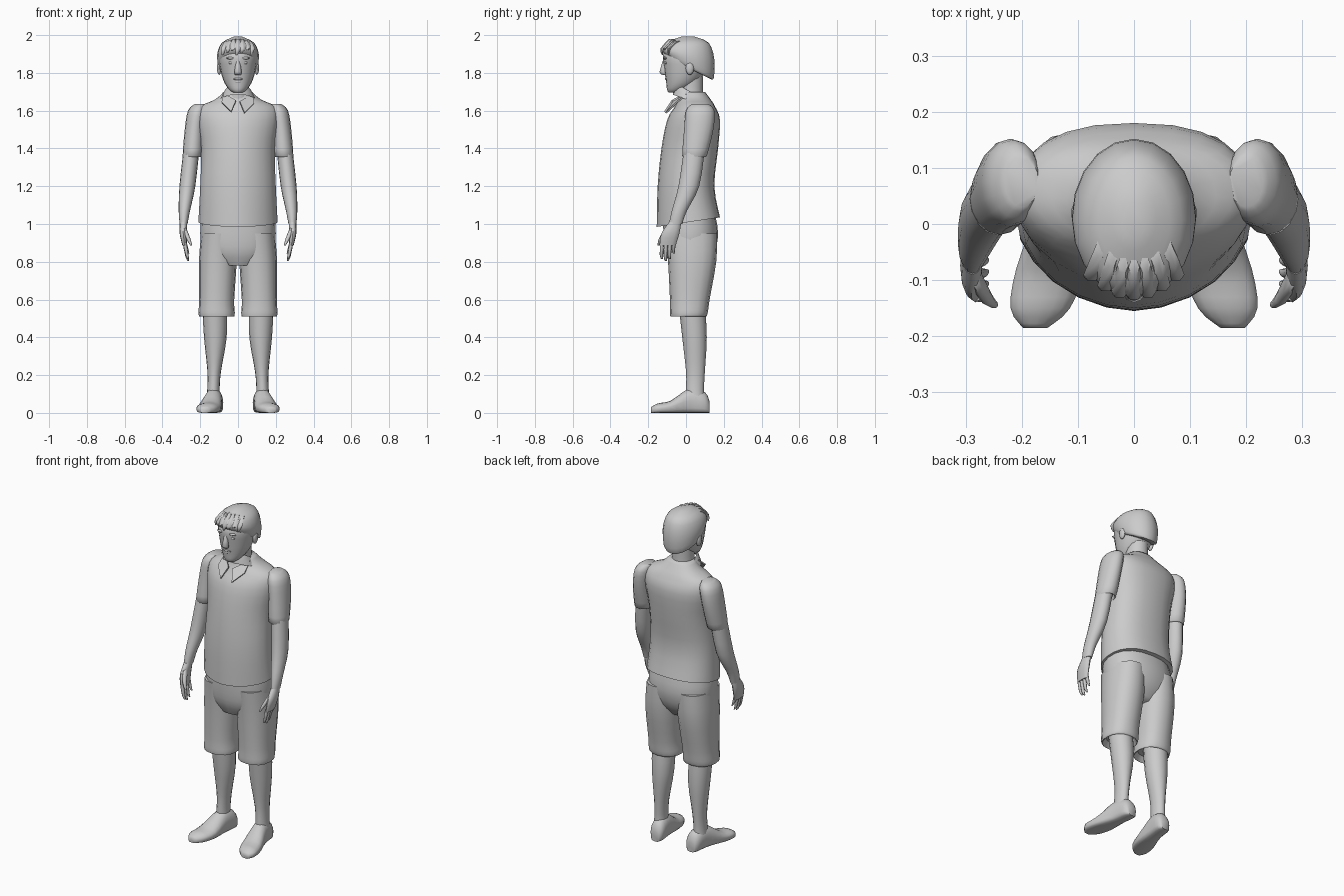
import bpy, bmesh, math
from mathutils import Vector

if "Cube" in bpy.data.objects:
    bpy.data.objects.remove(bpy.data.objects["Cube"])

clay = bpy.data.materials.new("plain grey")
clay.use_nodes = True
clay.diffuse_color = (.6, .6, .6, 1)
clay.node_tree.nodes["Principled BSDF"].inputs["Base Color"].default_value = clay.diffuse_color
SIDES = {"left": 1, "right": -1}


def finish(name, bm):
    """Turn a bmesh into a smooth shaded, coloured object."""
    bmesh.ops.recalc_face_normals(bm, faces=bm.faces)
    mesh = bpy.data.meshes.new(name)
    bm.to_mesh(mesh)
    bm.free()
    mesh.materials.append(clay)
    part = bpy.data.objects.new(name, mesh)
    bpy.context.collection.objects.link(part)
    bpy.ops.object.select_all(action="DESELECT")
    part.select_set(True)
    bpy.context.view_layer.objects.active = part
    bpy.ops.object.shade_smooth_by_angle(angle=math.radians(55))


def ring(at, width, front, back, x=0, slope=0):
    """Cross-section at a height: half width, front and back edge, centre, tilt."""
    return Vector((at, width, front, back, x, slope))


def slice_on_ground(at, width, top, x):
    """Upright cross-section at a depth, resting on the ground."""
    return ring(at, width, front=0, back=top, x=x)


def smoothed(keys, steps):
    """Fill in rings between the key rings along a smooth curve."""
    result = []
    last = len(keys) - 1
    for i in range(last):
        a, b = keys[i], keys[i + 1]
        leave = (b - keys[max(i - 1, 0)]) / 2
        arrive = (keys[min(i + 2, last)] - a) / 2
        for step in range(steps):
            t = step / steps
            ease = t * t * (3 - 2 * t)
            result.append(a.lerp(b, ease) + leave * t * (1 - t) ** 2 - arrive * t * t * (1 - t))
    return result + [keys[last]]


def power(value, roundness):
    return math.copysign(abs(value) ** (2 / roundness), value)


def loft(name, *keys, side=1, segments=16, steps=3, front_round=2, back_round=2,
         lying=False, open_ends=False):
    """Skin a closed surface over a series of rings."""
    bm = bmesh.new()
    rings = []
    for at, width, front, back, x, slope in smoothed(keys, steps):
        verts = []
        for i in range(segments):
            angle = math.tau * i / segments
            roundness = front_round if math.sin(angle) < 0 else back_round
            across = side * (x + width * power(math.cos(angle), roundness))
            offset = (back - front) / 2 * power(math.sin(angle), roundness)
            middle = (front + back) / 2 + offset
            height = at + offset * slope
            verts.append(bm.verts.new((across, at, middle) if lying else (across, middle, height)))
        rings.append(verts)
    for low, high in zip(rings, rings[1:]):
        for i in range(segments):
            j = (i + 1) % segments
            bm.faces.new((low[i], low[j], high[j], high[i]))
    if not open_ends:
        bm.faces.new(rings[0])
        bm.faces.new(rings[-1])
    finish(name, bm)


def blob(name, place, size):
    bm = bmesh.new()
    bmesh.ops.create_uvsphere(bm, u_segments=10, v_segments=6, radius=1)
    bmesh.ops.scale(bm, vec=size, verts=bm.verts)
    bmesh.ops.translate(bm, vec=place, verts=bm.verts)
    finish(name, bm)


def plate(name, points, thickness):
    bm = bmesh.new()
    face = bm.faces.new([bm.verts.new(p) for p in points])
    face.normal_update()
    bmesh.ops.solidify(bm, geom=[face], thickness=thickness)
    finish(name, bm)


# Shirt body, its hem dipping at the front
loft("shirt",
     ring(at=1.01, width=.21, front=-.155, back=.18, slope=.15),
     ring(at=1.2, width=.2, front=-.15, back=.15),
     ring(at=1.4, width=.195, front=-.13, back=.17),
     ring(at=1.55, width=.215, front=-.1, back=.18),
     ring(at=1.62, width=.2, front=-.06, back=.155),
     ring(at=1.66, width=.12, front=-.04, back=.13),
     ring(at=1.7, width=.075, front=-.03, back=.1),
     segments=24, front_round=1.85, back_round=2.4)

# Neck and open collar
loft("neck",
     ring(at=1.6, width=.07, front=-.04, back=.1),
     ring(at=1.7, width=.06, front=-.04, back=.09, slope=-.3),
     ring(at=1.78, width=.06, front=-.05, back=.09))
loft("collar",
     ring(at=1.65, width=.1, front=-.07, back=.13, slope=-.35),
     ring(at=1.69, width=.075, front=-.06, back=.11, slope=-.55),
     ring(at=1.7, width=.07, front=-.05, back=.1, slope=-.55),
     steps=2, open_ends=True)
for label, side in SIDES.items():
    neck_side = (side * .08, 0, 1.69)
    throat = (side * .01, -.07, 1.65)
    tip = (side * .035, -.11, 1.59)
    outer = (side * .085, -.06, 1.64)
    plate(label + "_collar_flap", (neck_side, throat, tip, outer), thickness=.008)

# Hips of the shorts
loft("shorts_hips",
     ring(at=.78, width=.1, front=-.08, back=.1),
     ring(at=.85, width=.18, front=-.11, back=.15),
     ring(at=.95, width=.2, front=-.12, back=.17),
     ring(at=1.07, width=.19, front=-.12, back=.15),
     segments=20, front_round=2.3, back_round=2.3)

for label, side in SIDES.items():
    # Shorts leg with a rolled cuff
    loft(label + "_shorts_leg",
         ring(at=.95, width=.095, front=-.11, back=.165, x=.1),
         ring(at=.8, width=.1, front=-.095, back=.16, x=.107),
         ring(at=.6, width=.093, front=-.085, back=.125, x=.113),
         ring(at=.53, width=.096, front=-.085, back=.115, x=.113),
         ring(at=.51, width=.09, front=-.08, back=.105, x=.112),
         ring(at=.54, width=.07, front=-.06, back=.09, x=.112),
         side=side, front_round=2.3, back_round=2.3)

    # Bare lower leg
    loft(label + "_lower_leg",
         ring(at=.58, width=.065, front=-.04, back=.1, x=.125),
         ring(at=.4, width=.06, front=-.02, back=.11, x=.12),
         ring(at=.22, width=.036, front=0, back=.1, x=.126),
         ring(at=.12, width=.033, front=0, back=.095, x=.13),
         ring(at=.06, width=.04, front=0, back=.1, x=.13), side=side)

    # Shoe, turned slightly outwards
    loft(label + "_shoe",
         slice_on_ground(at=.125, width=.025, top=.06, x=.118),
         slice_on_ground(at=.1, width=.042, top=.11, x=.12),
         slice_on_ground(at=.02, width=.046, top=.13, x=.13),
         slice_on_ground(at=-.08, width=.06, top=.065, x=.15),
         slice_on_ground(at=-.15, width=.053, top=.05, x=.167),
         slice_on_ground(at=-.185, width=.022, top=.03, x=.176),
         side=side, lying=True, front_round=4)

    # Sleeve, open at the bottom around the arm
    loft(label + "_sleeve",
         ring(at=1.635, width=.03, front=.03, back=.12, x=.2),
         ring(at=1.6, width=.05, front=0, back=.15, x=.215),
         ring(at=1.5, width=.052, front=-.01, back=.145, x=.23),
         ring(at=1.36, width=.052, front=-.02, back=.11, x=.241),
         ring(at=1.38, width=.04, front=0, back=.1, x=.243), side=side)

    # Bare arm and palm, swinging forward
    loft(label + "_arm",
         ring(at=1.4, width=.042, front=-.01, back=.1, x=.246),
         ring(at=1.2, width=.042, front=-.04, back=.07, x=.268),
         ring(at=1.07, width=.03, front=-.075, back=.005, x=.284),
         ring(at=1, width=.021, front=-.09, back=-.02, x=.288), side=side)
    loft(label + "_palm",
         ring(at=1.01, width=.02, front=-.09, back=-.025, x=.288),
         ring(at=.95, width=.019, front=-.13, back=-.035, x=.29),
         ring(at=.885, width=.012, front=-.14, back=-.055, x=.282), side=side, segments=12)

    # Fingers, the middle ones longest
    for i, finger in enumerate(("index", "middle", "ring", "little")):
        y = -.127 + i * .021
        tip = .805 + .01 * (i - 1) ** 2
        loft(f"{label}_{finger}_finger",
             ring(at=.9, width=.011, front=y - .011, back=y + .011, x=.282),
             ring(at=tip + .02, width=.008, front=y - .012, back=y + .006, x=.27),
             ring(at=tip, width=.004, front=y - .005, back=y + .005, x=.262),
             side=side, segments=8, steps=2)
    loft(label + "_thumb",
         ring(at=.98, width=.012, front=-.11, back=-.07, x=.286),
         ring(at=.92, width=.011, front=-.145, back=-.12, x=.262),
         ring(at=.885, width=.005, front=-.15, back=-.138, x=.247),
         side=side, segments=8, steps=2)

# Head, from the chin up
loft("head",
     ring(at=1.695, width=.022, front=-.09, back=-.04),
     ring(at=1.71, width=.045, front=-.1, back=0),
     ring(at=1.75, width=.073, front=-.105, back=.06),
     ring(at=1.82, width=.094, front=-.115, back=.11),
     ring(at=1.9, width=.1, front=-.12, back=.125),
     ring(at=1.975, width=.055, front=-.065, back=.075), segments=20)
loft("nose",
     ring(at=1.79, width=.015, front=-.125, back=-.1),
     ring(at=1.805, width=.02, front=-.14, back=-.1),
     ring(at=1.865, width=.009, front=-.122, back=-.1), segments=8, steps=2)
blob("upper_lip", place=(0, -.1, 1.768), size=(.027, .012, .007))
blob("lower_lip", place=(0, -.095, 1.754), size=(.022, .012, .008))
for label, side in SIDES.items():
    blob(label + "_eye", place=(side * .036, -.106, 1.853), size=(.016, .008, .007))
    blob(label + "_brow", place=(side * .038, -.11, 1.878), size=(.025, .01, .007))
    blob(label + "_ear", place=(side * .1, .02, 1.825), size=(.012, .022, .036))

# Hair cap with a sloping hairline
loft("hair",
     ring(at=1.825, width=.092, front=-.1, back=.13, slope=-.5),
     ring(at=1.84, width=.105, front=-.12, back=.147, slope=-.5),
     ring(at=1.9, width=.11, front=-.13, back=.15, slope=-.2),
     ring(at=1.96, width=.085, front=-.105, back=.12),
     ring(at=1.992, width=.022, front=-.025, back=.045), segments=20)

# Swept fringe locks following the forehead
for i in range(7):
    x = (i - 3) * .025
    y = 6 * x * x - .122
    loft(f"fringe_lock_{i + 1}",
         ring(at=1.895 + i % 3 * .012, width=.004, front=y - .006, back=y, x=x - .008),
         ring(at=1.93, width=.015, front=y - .014, back=y + .01, x=x),
         ring(at=1.98 - 2 * x * x, width=.01, front=y + .03, back=y + .06, x=x * .8),
         segments=6, steps=2)
